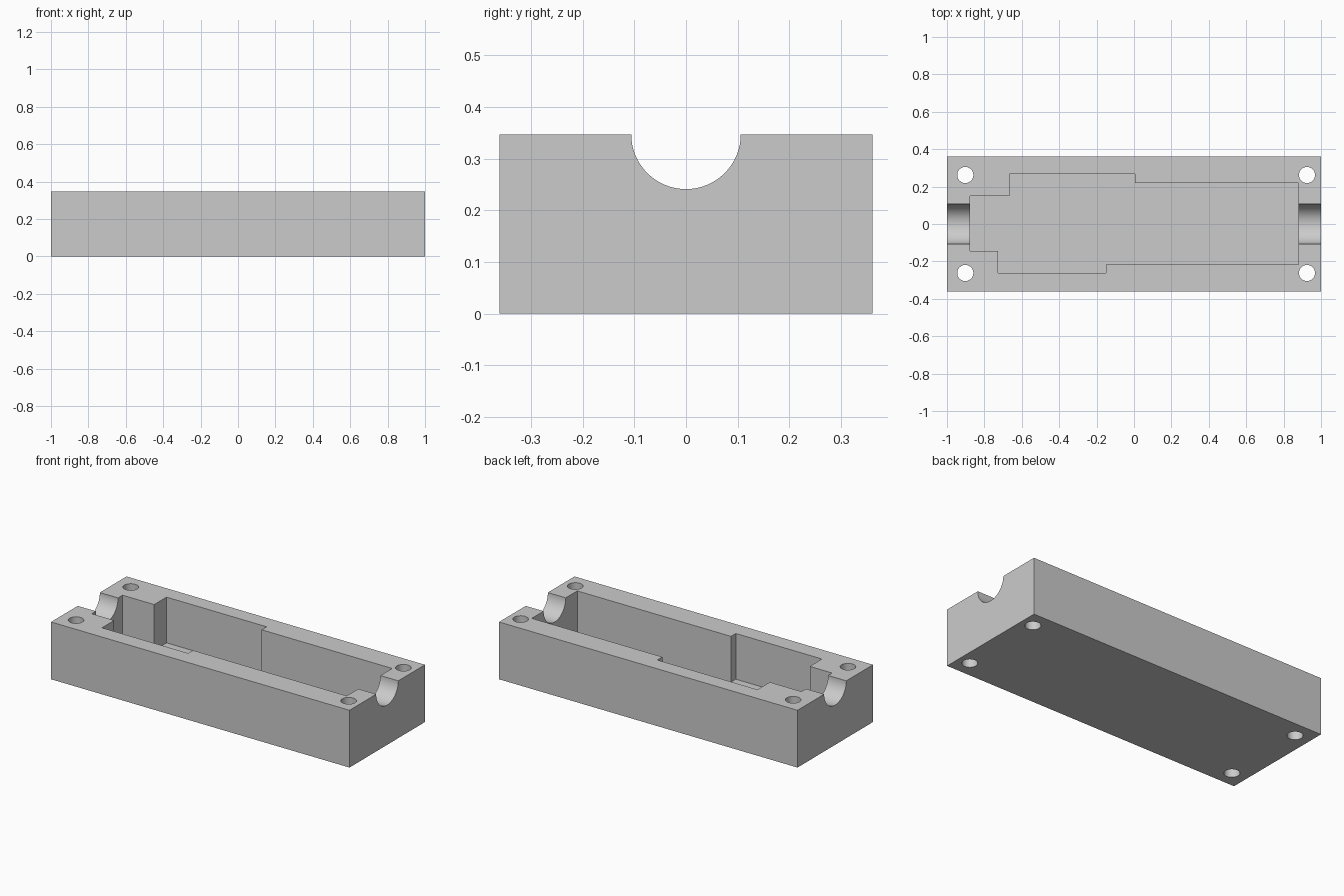
import bpy, bmesh, math
from mathutils import Matrix

if "Cube" in bpy.data.objects:
    bpy.data.objects.remove(bpy.data.objects["Cube"])

LENGTH, WIDTH, HEIGHT, FLOOR = 2.0, 0.722, 0.347, 0.07

grey = bpy.data.materials.new("plain grey")
grey.use_nodes = True
grey.diffuse_color = (0.6, 0.6, 0.6, 1)
grey.node_tree.nodes["Principled BSDF"].inputs["Base Color"].default_value = (0.6, 0.6, 0.6, 1)


def add_object(name, bm):
    bmesh.ops.recalc_face_normals(bm, faces=bm.faces)
    mesh = bpy.data.meshes.new(name)
    bm.to_mesh(mesh)
    bm.free()
    mesh.materials.append(grey)
    obj = bpy.data.objects.new(name, mesh)
    bpy.context.collection.objects.link(obj)
    return obj


def prism(name, outline, bottom, top):
    bm = bmesh.new()
    face = bm.faces.new([bm.verts.new((x, y, bottom)) for x, y in outline])
    raised = bmesh.ops.extrude_face_region(bm, geom=[face])["geom"]
    verts = [v for v in raised if isinstance(v, bmesh.types.BMVert)]
    bmesh.ops.translate(bm, verts=verts, vec=(0, 0, top - bottom))
    return add_object(name, bm)


def cylinder(name, radius, depth, matrix, sides):
    bm = bmesh.new()
    bmesh.ops.create_cone(bm, cap_ends=True, segments=sides, radius1=radius,
                          radius2=radius, depth=depth, matrix=matrix)
    return add_object(name, bm)


# Solid block
hx, hy = LENGTH / 2, WIDTH / 2
housing = prism("housing_half", [(-hx, -hy), (hx, -hy), (hx, hy), (-hx, hy)], 0, HEIGHT)

# Stepped pocket
pocket = [(-0.878, -0.145), (-0.728, -0.145), (-0.728, -0.262), (-0.15, -0.262),
          (-0.15, -0.216), (0.88, -0.216), (0.88, 0.219), (0.005, 0.219),
          (0.005, 0.267), (-0.666, 0.267), (-0.666, 0.149), (-0.878, 0.149)]
cutters = [prism("pocket_cutter", pocket, FLOOR, HEIGHT + 0.2)]

# Half-round channel through both end walls
along_x = Matrix.Translation((0, 0, HEIGHT)) @ Matrix.Rotation(math.pi / 2, 4, "Y")
cutters.append(cylinder("channel_cutter", 0.106, LENGTH + 0.2, along_x, 64))

# Corner bolt holes
for x in (-0.902, 0.925):
    for y in (-0.262, 0.262):
        place = Matrix.Translation((x, y, HEIGHT / 2))
        cutters.append(cylinder("bolt_hole_cutter", 0.043, 1, place, 48))

# Cut everything out of the block
for cutter in cutters:
    cutter.hide_render = True
    cut = housing.modifiers.new(cutter.name, "BOOLEAN")
    cut.operation, cut.solver, cut.object = "DIFFERENCE", "EXACT", cutter

bpy.context.view_layer.objects.active = housing
housing.select_set(True)
for cut in list(housing.modifiers):
    bpy.ops.object.modifier_apply(modifier=cut.name)
for cutter in cutters:
    bpy.data.objects.remove(cutter)

bpy.ops.object.select_all(action="DESELECT")
housing.select_set(True)
bpy.ops.object.shade_smooth_by_angle(angle=math.radians(30))
